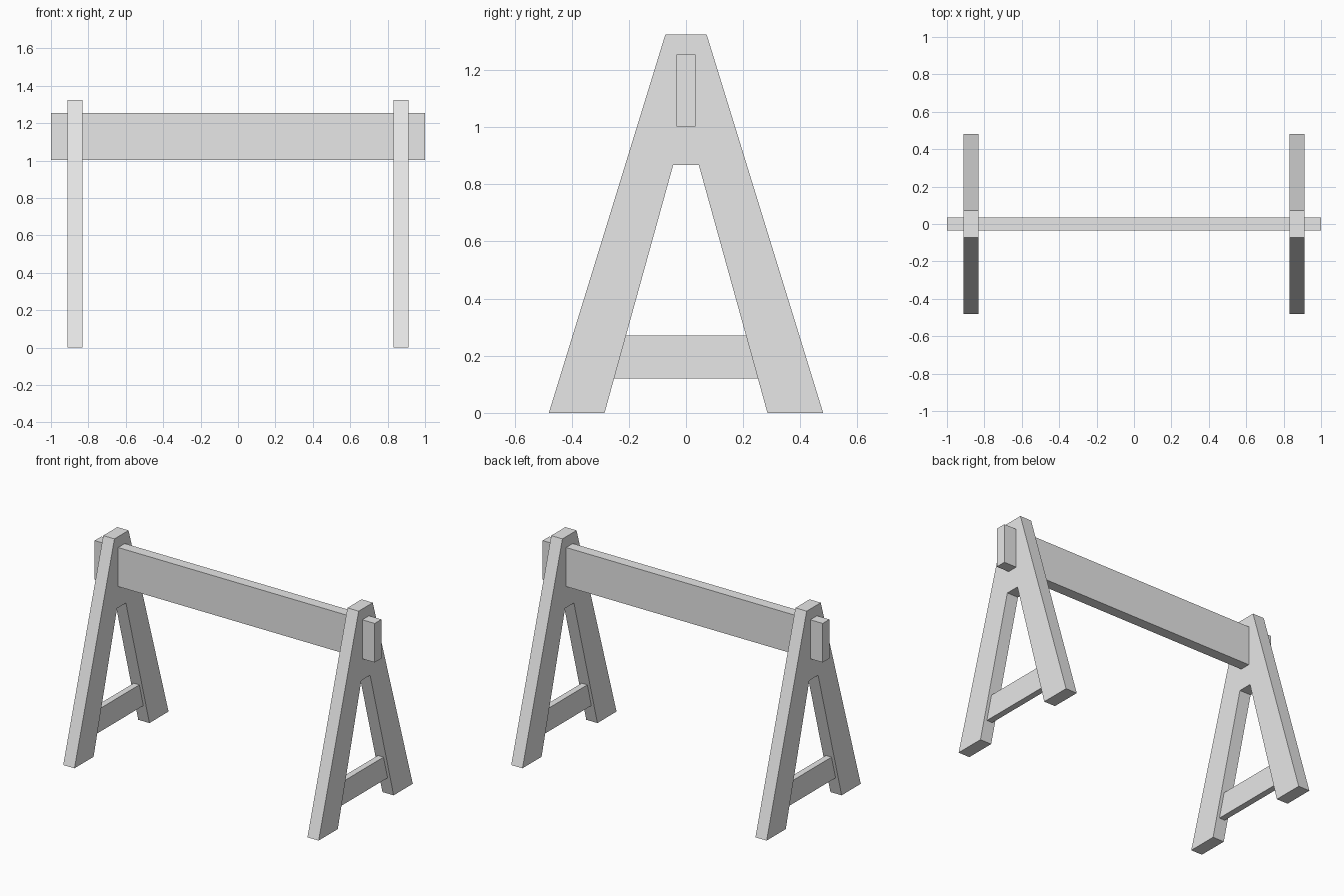
import bpy
import bmesh
from mathutils import Vector

default_cube = bpy.data.objects.get("Cube")
if default_cube:
    bpy.data.objects.remove(default_cube, do_unlink=True)

# Single plain grey for the whole trestle
grey = bpy.data.materials.new("light_grey")
grey.use_nodes = True
colour = (0.8, 0.8, 0.8, 1)
grey.diffuse_color = colour
grey.node_tree.nodes["Principled BSDF"].inputs["Base Color"].default_value = colour


def extruded_profile(name, half_profile, centre_x, thickness):
    """Mirror a (y, z) half outline across y = 0 and extrude it along x."""
    outline = half_profile + [(-y, z) for y, z in reversed(half_profile)]
    bm = bmesh.new()
    start = centre_x - thickness / 2
    face = bm.faces.new([bm.verts.new((start, y, z)) for y, z in outline])
    result = bmesh.ops.extrude_face_region(bm, geom=[face])
    moved = [v for v in result["geom"] if isinstance(v, bmesh.types.BMVert)]
    bmesh.ops.translate(bm, verts=moved, vec=Vector((thickness, 0, 0)))
    bmesh.ops.recalc_face_normals(bm, faces=bm.faces)
    mesh = bpy.data.meshes.new(name)
    bm.to_mesh(mesh)
    bm.free()
    mesh.materials.append(grey)
    obj = bpy.data.objects.new(name, mesh)
    bpy.context.collection.objects.link(obj)
    return obj


# Inner edge of a leg, used to fit the brace ends
FOOT_IN, NOTCH_Y, NOTCH_Z = 0.285, 0.045, 0.867


def inner_y(z):
    return FOOT_IN + (NOTCH_Y - FOOT_IN) * z / NOTCH_Z


frame_half = [(NOTCH_Y, NOTCH_Z), (FOOT_IN, 0), (0.48, 0), (0.072, 1.325)]
brace_half = [(inner_y(z), z) for z in (0.12, 0.27)]
beam_half = [(0.034, 1.003), (0.034, 1.255)]

# A-shaped end frames with their thinner low braces
for side, x in (("left", 0.872), ("right", -0.872)):
    extruded_profile(side + "_end_frame", frame_half, x, 0.08)
    extruded_profile(side + "_brace", brace_half, x, 0.04)

# Crossbeam passing through both frames
extruded_profile("crossbeam", beam_half, 0, 2)
